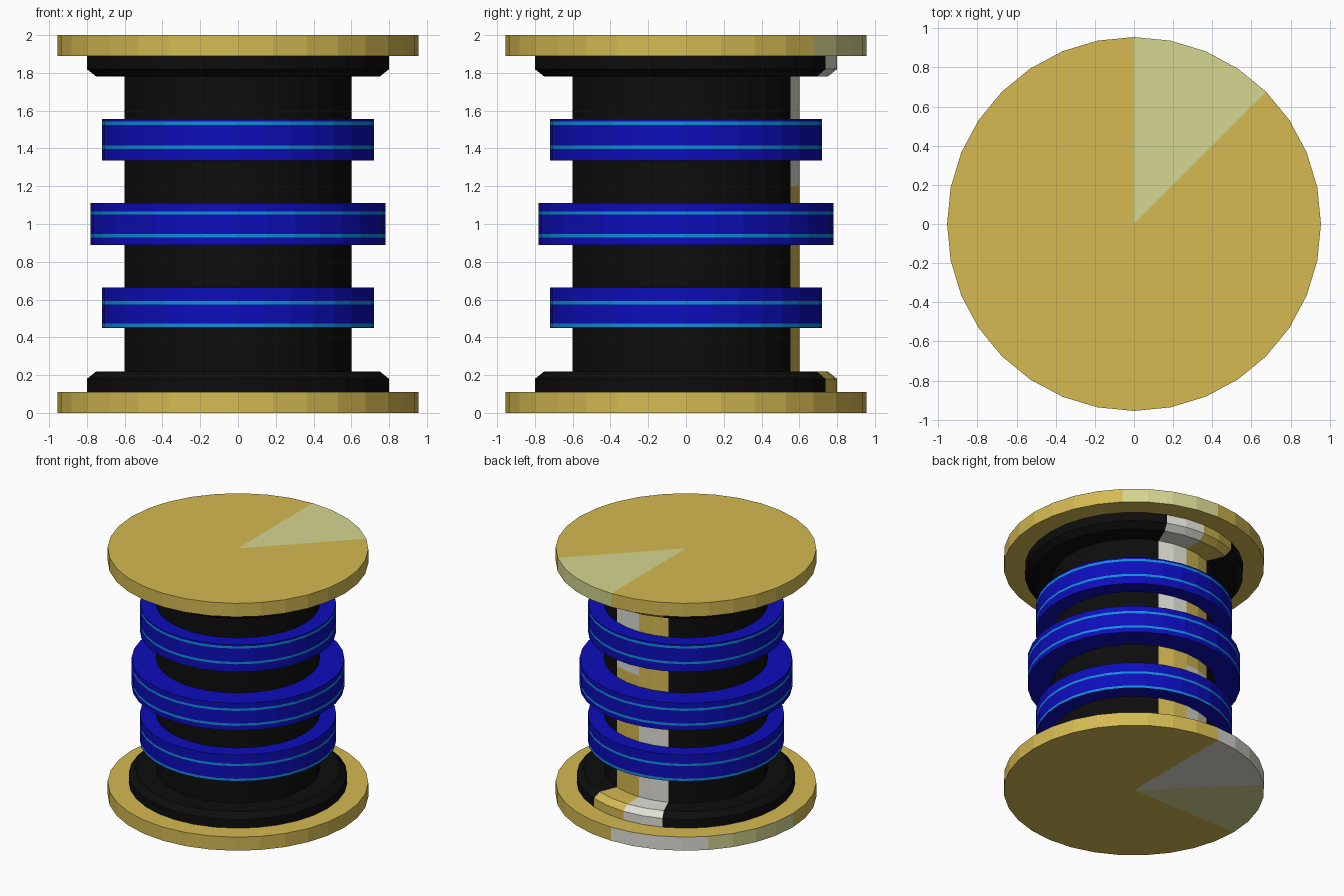
import bpy, bmesh, math

if "Cube" in bpy.data.objects:
    bpy.data.objects.remove(bpy.data.objects["Cube"])

SIDES = 32


def mat(name, col):
    m = bpy.data.materials.new(name)
    m.diffuse_color = (*col, 1)
    m.use_nodes = True
    m.node_tree.nodes["Principled BSDF"].inputs["Base Color"].default_value = m.diffuse_color
    return m


gold = mat("gold", (0.66, 0.49, 0.085))
pale = mat("pale_gold", (0.66, 0.67, 0.28))
white = mat("off_white", (0.74, 0.73, 0.66))
black = mat("black", (0.004, 0.004, 0.004))
blue = mat("deep_blue", (0.004, 0.004, 0.50))
cyan = mat("light_blue", (0.005, 0.28, 0.70))


def lathe(name, profile, mats, rule, closed=False):
    """Spin (radius, z) points around z; rule(angle, z, normal_z, radius) picks the material."""
    bm = bmesh.new()
    rows = []
    for r, z in profile:
        if r == 0:
            rows.append([bm.verts.new((0, 0, z))] * SIDES)
        else:
            rows.append([bm.verts.new((r * math.cos(i * math.tau / SIDES),
                                       r * math.sin(i * math.tau / SIDES), z))
                         for i in range(SIDES)])
    pairs = list(zip(rows, rows[1:]))
    if closed:
        pairs.append((rows[-1], rows[0]))
    for a, b in pairs:
        for i in range(SIDES):
            j = (i + 1) % SIDES
            bm.faces.new(list(dict.fromkeys((a[i], a[j], b[j], b[i]))))
    bmesh.ops.recalc_face_normals(bm, faces=bm.faces)
    for f in bm.faces:
        c = f.calc_center_median()
        ang = math.degrees(math.atan2(c.y, c.x)) % 360
        f.material_index = mats.index(rule(ang, c.z, f.normal.z, math.hypot(c.x, c.y)))
    me = bpy.data.meshes.new(name)
    bm.to_mesh(me)
    bm.free()
    for m in mats:
        me.materials.append(m)
    ob = bpy.data.objects.new(name, me)
    bpy.context.collection.objects.link(ob)
    return ob


# End discs with pale sectors on the outside faces and rims
def top_rule(a, z, nz, r):
    return pale if 45 < a < 90 and nz > -0.5 else gold


def bottom_rule(a, z, nz, r):
    if nz < 0.5 and 90 < a < 180:
        return white if a < 135 else pale
    return gold


for name, z0, z1, rule in (("bottom_disc", 0, 0.11, bottom_rule),
                           ("top_disc", 1.89, 2, top_rule)):
    lathe(name, [(0, z0), (0.955, z0), (0.955, z1), (0, z1)], [gold, pale, white], rule)


# Black column with flared ends and a narrow two-colour strip at the back
def column_rule(a, z, nz, r):
    if 67.5 < a < 90:
        return white if z > 1.2 else gold
    if 90 < a < 112.5:
        return white if z < 0.8 else gold
    return black


half = [(0.8, 0.11), (0.8, 0.18), (0.75, 0.22), (0.6, 0.22), (0.6, 0.8)]
lathe("column", half + [(r, 2 - z) for r, z in reversed(half)],
      [black, gold, white], column_rule)

# Blue rings, each with two thin light blue lines
for name, r, z0, z1, lines in (("lower_ring", 0.72, 0.45, 0.665, (0.463, 0.583)),
                               ("middle_ring", 0.78, 0.89, 1.11, (0.937, 1.058)),
                               ("upper_ring", 0.72, 1.335, 1.555, (1.407, 1.533))):
    prof = [(0.59, z0), (r, z0)]
    for z in lines:
        prof += [(r, z - 0.009), (r, z + 0.009)]
    prof += [(r, z1), (0.59, z1)]

    def ring_rule(a, z, nz, rad, lines=lines):
        on_side = abs(nz) < 0.5 and rad > 0.65
        return cyan if on_side and min(abs(z - l) for l in lines) < 0.002 else blue

    lathe(name, prof, [blue, cyan], ring_rule, closed=True)
